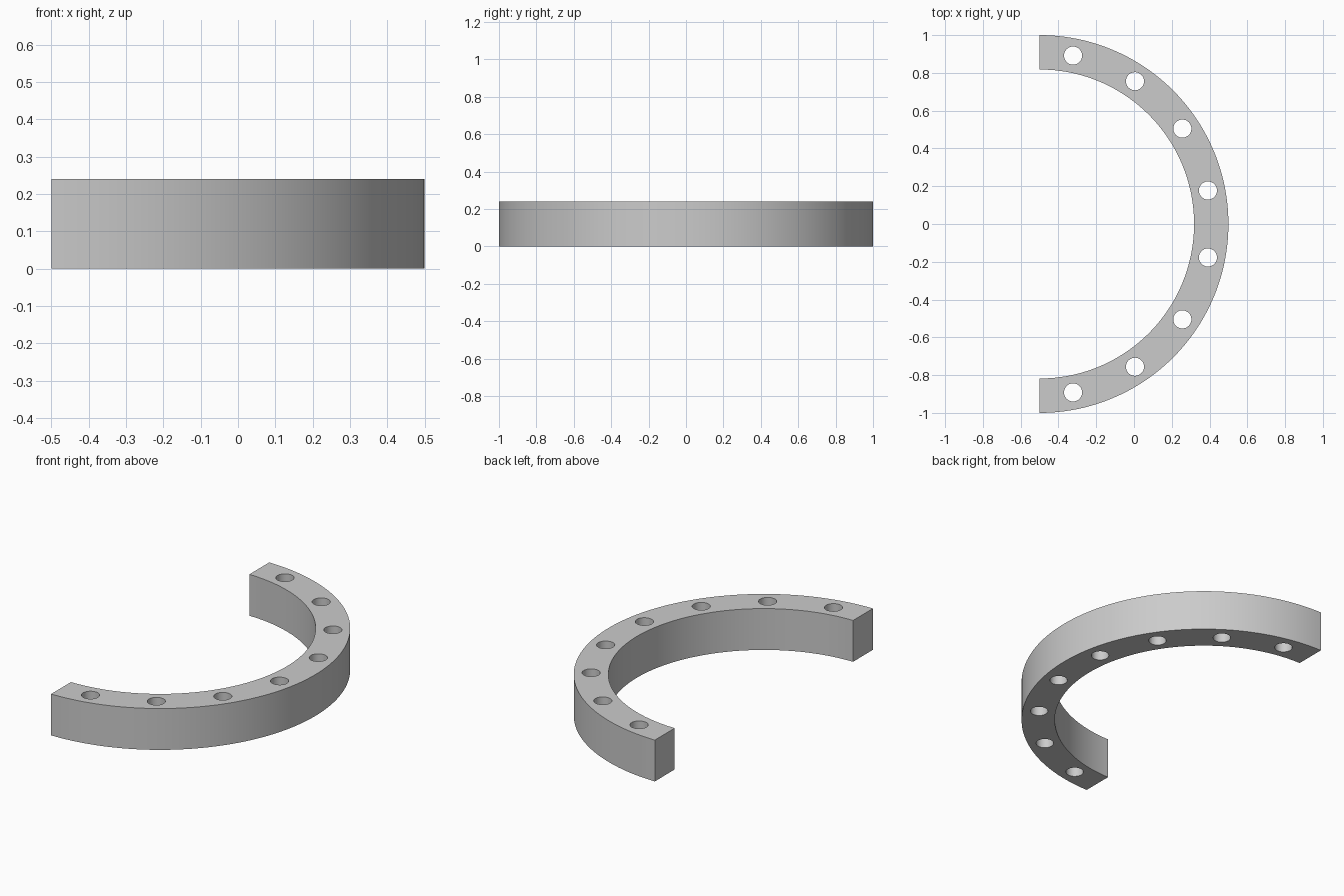
import bpy, bmesh, math

if "Cube" in bpy.data.objects:
    bpy.data.objects.remove(bpy.data.objects["Cube"])

OUTER, INNER, PITCH = 1.0, 0.818, 0.909   # radii about the arc centre
HOLE_R, HEIGHT, HOLES, SEGS = 0.048, 0.24, 8, 96
CX = -0.5                                 # arc centre on x


def make_object(name, bm):
    bmesh.ops.recalc_face_normals(bm, faces=bm.faces)
    mesh = bpy.data.meshes.new(name)
    bm.to_mesh(mesh)
    bm.free()
    obj = bpy.data.objects.new(name, mesh)
    bpy.context.collection.objects.link(obj)
    return obj


def arc(radius):
    angles = [-math.pi / 2 + math.pi * i / SEGS for i in range(SEGS + 1)]
    return [(CX + radius * math.cos(a), radius * math.sin(a), 0) for a in angles]


def prism(bm, points, z0, z1):
    # extrude a flat outline straight up
    face = bm.faces.new([bm.verts.new((x, y, z0)) for x, y, _ in points])
    out = bmesh.ops.extrude_face_region(bm, geom=[face])
    verts = [g for g in out["geom"] if isinstance(g, bmesh.types.BMVert)]
    bmesh.ops.translate(bm, verts=verts, vec=(0, 0, z1 - z0))


# half ring body
bm = bmesh.new()
prism(bm, arc(OUTER) + arc(INNER)[::-1], 0, HEIGHT)
ring = make_object("half_ring", bm)

# evenly spaced through holes
bm = bmesh.new()
for i in range(HOLES):
    a = -math.pi / 2 + math.pi * (i + 0.5) / HOLES
    hx, hy = CX + PITCH * math.cos(a), PITCH * math.sin(a)
    circle = [(hx + HOLE_R * math.cos(t * math.tau / 32),
               hy + HOLE_R * math.sin(t * math.tau / 32), 0) for t in range(32)]
    prism(bm, circle, -0.1, HEIGHT + 0.1)
cutter = make_object("hole_cutter", bm)
cutter.hide_render = True

cut = ring.modifiers.new("holes", "BOOLEAN")
cut.operation, cut.solver, cut.object = "DIFFERENCE", "EXACT", cutter
bpy.context.view_layer.objects.active = ring
ring.select_set(True)
cutter.select_set(False)
bpy.ops.object.modifier_apply(modifier=cut.name)
bpy.data.objects.remove(cutter)

# plain grey finish
grey = bpy.data.materials.new("plain_grey")
grey.diffuse_color = (0.6, 0.6, 0.6, 1)
grey.use_nodes = True
grey.node_tree.nodes["Principled BSDF"].inputs["Base Color"].default_value = grey.diffuse_color
ring.data.materials.clear()
ring.data.materials.append(grey)
bpy.ops.object.shade_smooth_by_angle(angle=math.radians(30))
